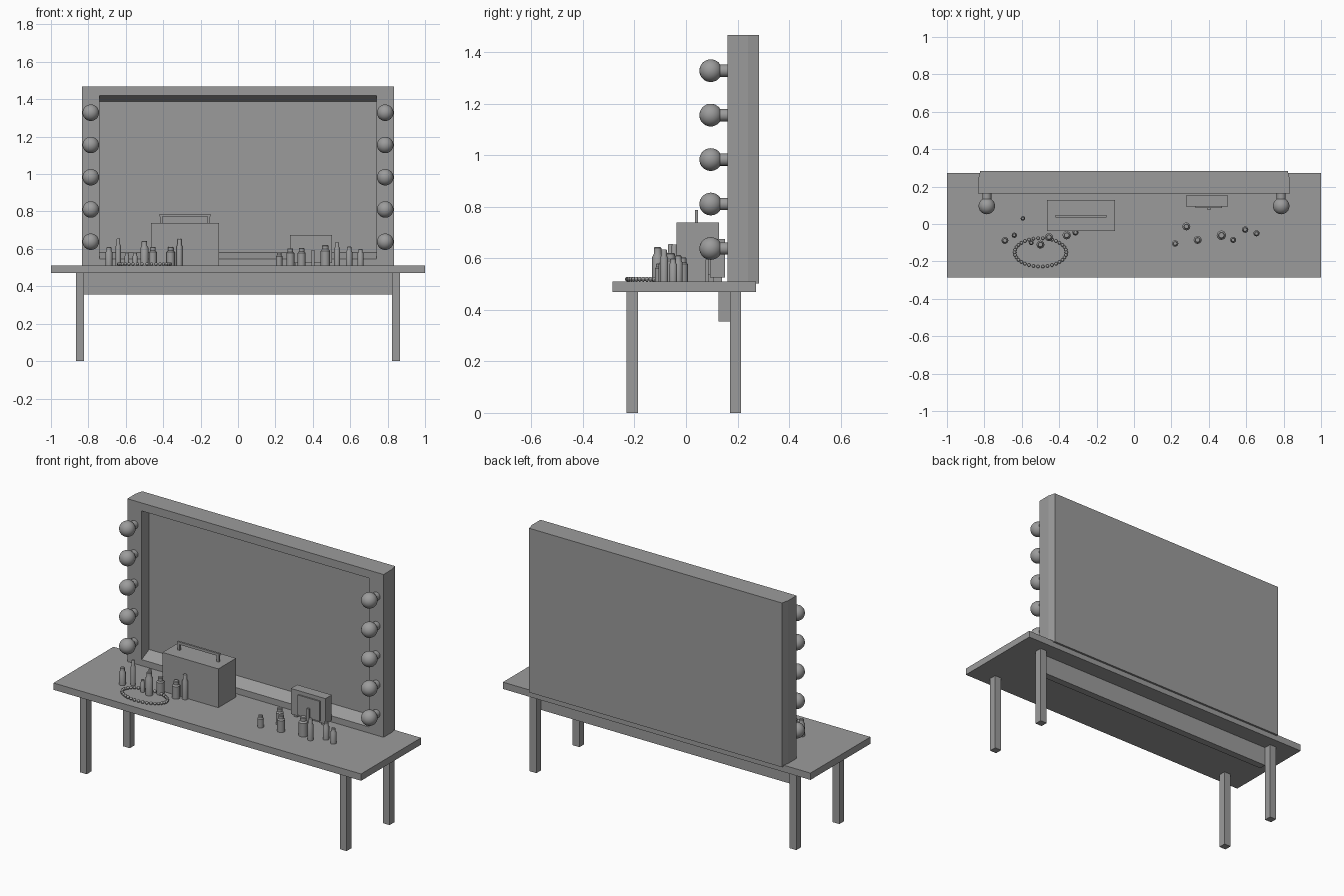
import bpy, bmesh, math

cube = bpy.data.objects.get("Cube")
if cube:
    bpy.data.objects.remove(cube, do_unlink=True)

grey = bpy.data.materials.new("plain grey")
grey.use_nodes = True
grey.diffuse_color = (0.33, 0.33, 0.33, 1)
grey.node_tree.nodes["Principled BSDF"].inputs["Base Color"].default_value = (0.33, 0.33, 0.33, 1)

TOP = 0.51  # height of the table surface


def finish(name, bm, smooth=False):
    bmesh.ops.recalc_face_normals(bm, faces=bm.faces)
    mesh = bpy.data.meshes.new(name)
    bm.to_mesh(mesh)
    bm.free()
    mesh.materials.append(grey)
    ob = bpy.data.objects.new(name, mesh)
    bpy.context.scene.collection.objects.link(ob)
    if smooth:
        bpy.ops.object.select_all(action='DESELECT')
        ob.select_set(True)
        bpy.context.view_layer.objects.active = ob
        bpy.ops.object.shade_smooth_by_angle(angle=math.radians(35))
    return ob


def box(name, x0, x1, y0, y1, z0, z1):
    bm = bmesh.new()
    for v in bmesh.ops.create_cube(bm, size=1)["verts"]:
        v.co = ((x0 + x1) / 2 + v.co.x * (x1 - x0),
                (y0 + y1) / 2 + v.co.y * (y1 - y0),
                (z0 + z1) / 2 + v.co.z * (z1 - z0))
    return finish(name, bm)


def lathe(name, profile, place, steps=16):
    """Revolve (radius, height) points; place maps local x, y, height to the model."""
    bm = bmesh.new()
    rings = []
    for r, h in profile:
        rings.append([bm.verts.new(place(r * math.cos(a), r * math.sin(a), h))
                      for a in (2 * math.pi * i / steps for i in range(steps))])
    for low, high in zip(rings, rings[1:]):
        for i in range(steps):
            j = (i + 1) % steps
            bm.faces.new((low[i], low[j], high[j], high[i]))
    bm.faces.new(rings[0])
    bm.faces.new(rings[-1])
    return finish(name, bm, True)


# Table
box("table_top", -1, 1, -0.285, 0.272, 0.47, TOP)
box("back_rail", -0.823, 0.823, 0.127, 0.17, 0.355, 0.47)
for side, s in (("right", -1), ("left", 1)):
    for end, y in (("front", -0.208), ("back", 0.192)):
        x = s * 0.845
        box(f"{end}_{side}_leg", x - 0.022, x + 0.022, y - 0.022, y + 0.022, 0, 0.47)

# Mirror frame: rectangular rings from the back, round the front, into the recess
bm = bmesh.new()
rings = []
for half, y, low, high in ((0.822, 0.284, 0.502, 1.467), (0.833, 0.24, 0.502, 1.467),
                           (0.833, 0.162, 0.502, 1.467), (0.74, 0.162, 0.546, 1.42),
                           (0.74, 0.232, 0.58, 1.387)):
    rings.append([bm.verts.new(p) for p in ((-half, y, low), (half, y, low),
                                            (half, y, high), (-half, y, high))])
for a, b in zip(rings, rings[1:]):
    for i in range(4):
        j = (i + 1) % 4
        bm.faces.new((a[i], a[j], b[j], b[i]))
bm.faces.new(rings[0])
bm.faces.new(rings[-1])
finish("mirror_frame", bm)
box("mirror_glass", -0.74, 0.74, 0.23, 0.234, 0.58, 1.387)

# Bulbs with their sockets down both sides
for side, s in (("right", -1), ("left", 1)):
    for n in range(5):
        x, z = s * 0.787, 0.638 + n * 0.1725
        bm = bmesh.new()
        bmesh.ops.create_uvsphere(bm, u_segments=24, v_segments=16, radius=0.044)
        bmesh.ops.translate(bm, vec=(x, 0.096, z), verts=bm.verts)
        finish(f"{side}_bulb_{n + 1}", bm, True)
        lathe(f"{side}_socket_{n + 1}", [(0.024, 0.125), (0.024, 0.165)],
              lambda u, v, h: (x + u, h, z + v))

# Make-up case with a bar handle
box("case", -0.465, -0.102, -0.037, 0.128, TOP, 0.738)
box("case_handle_bar", -0.42, -0.147, 0.035, 0.047, 0.772, 0.787)
for side, x in (("right", -0.411), ("left", -0.156)):
    box(f"case_handle_{side}_post", x - 0.007, x + 0.007, 0.035, 0.047, 0.735, 0.775)

# Small standing box with a front panel, a clasp and feet
box("small_box", 0.278, 0.503, 0.094, 0.152, 0.525, 0.675)
box("small_box_panel", 0.328, 0.47, 0.086, 0.095, 0.535, 0.653)
box("small_box_clasp", 0.393, 0.409, 0.076, 0.087, TOP, 0.595)
for side, x in (("right", 0.30), ("left", 0.48)):
    box(f"small_box_{side}_foot", x - 0.01, x + 0.01, 0.105, 0.14, TOP, 0.53)

# Bottles: x, y, radius, top height
bottles = [
    (-0.69, -0.088, 0.018, 0.61), (-0.64, -0.06, 0.014, 0.655), (-0.594, 0.03, 0.012, 0.58),
    (-0.55, -0.1, 0.013, 0.58), (-0.5, -0.11, 0.021, 0.643), (-0.455, -0.07, 0.021, 0.61),
    (-0.36, -0.06, 0.022, 0.61), (-0.313, -0.045, 0.016, 0.653), (0.22, -0.104, 0.017, 0.58),
    (0.28, -0.013, 0.021, 0.603), (0.34, -0.085, 0.021, 0.605), (0.467, -0.06, 0.025, 0.62),
    (0.53, -0.085, 0.016, 0.635), (0.594, -0.03, 0.017, 0.612), (0.655, -0.05, 0.016, 0.60),
]
for n, (x, y, r, top) in enumerate(bottles):
    t = top - TOP
    lathe(f"bottle_{n + 1}",
          [(r, 0), (r, 0.72 * t), (0.7 * r, 0.8 * t), (0.7 * r, 0.97 * t), (0.55 * r, t)],
          lambda u, v, h: (x + u, y + v, TOP + h))

# Bead necklace lying on the table
bm = bmesh.new()
beads = 34
for i in range(beads):
    a = 2 * math.pi * i / beads
    made = bmesh.ops.create_uvsphere(bm, u_segments=10, v_segments=8, radius=0.009)
    bmesh.ops.translate(bm, verts=made["verts"],
                        vec=(-0.5 + 0.138 * math.cos(a), -0.152 + 0.076 * math.sin(a), TOP + 0.009))
finish("bead_necklace", bm, True)
